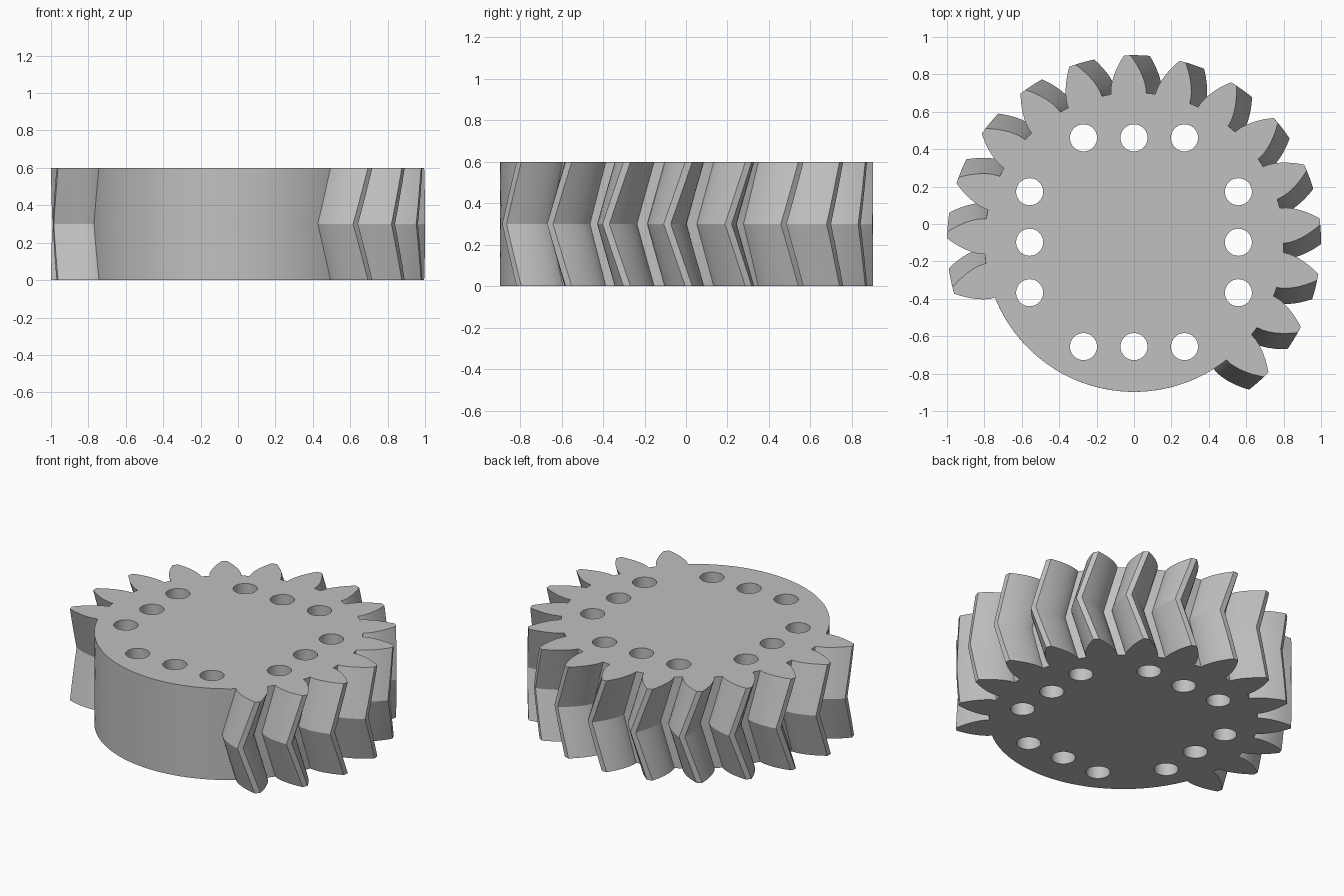
import bpy, bmesh, math
from math import cos, sin, pi, radians
from mathutils import Matrix, Vector

cube = bpy.data.objects.get("Cube")
if cube:
    bpy.data.objects.remove(cube, do_unlink=True)

HEIGHT = 0.6
CENTRE_Y = -0.0975
ROOT, TIP = 0.8, 1.0
PITCH = 2 * pi / 21
PITCH_RADIUS = 0.913
PRESSURE = radians(28)
BASE = PITCH_RADIUS * cos(PRESSURE)
TWIST = radians(-6)
SLICES = 8


def involute(a):
    return math.tan(a) - a


def half_tooth(r):
    """Half angle of a tooth at radius r."""
    a = math.acos(min(1, BASE / r))
    return PITCH / 4 + involute(PRESSURE) - involute(a)


# Gear outline in polar form: fifteen teeth, then a plain toothless arc
radii = [ROOT] + [BASE + (TIP - BASE) * i / 7 for i in range(8)]
outline = []
for k in range(-8, 7):
    c = radians(92.1) + k * PITCH
    outline += [(r, c - half_tooth(r)) for r in radii]
    outline += [(r, c + half_tooth(r)) for r in reversed(radii)]
start, end = outline[-1][1], outline[0][1] + 2 * pi
outline += [(ROOT, start + (end - start) * i / 40) for i in range(1, 40)]

# Herringbone body: slices twist to mid height and back
bm = bmesh.new()
layers = []
for s in range(SLICES + 1):
    t = s / SLICES
    turn = TWIST * (1 - abs(2 * t - 1))
    layers.append([bm.verts.new((r * cos(a + turn), CENTRE_Y + r * sin(a + turn), HEIGHT * t))
                   for r, a in outline])
n = len(outline)
for low, high in zip(layers, layers[1:]):
    for i in range(n):
        j = (i + 1) % n
        bm.faces.new((low[i], low[j], high[j], high[i]))
bm.faces.new(layers[-1])
bm.faces.new(list(reversed(layers[0])))


def make_object(name, bm):
    mesh = bpy.data.meshes.new(name)
    bm.to_mesh(mesh)
    bm.free()
    obj = bpy.data.objects.new(name, mesh)
    bpy.context.collection.objects.link(obj)
    return obj


gear = make_object("herringbone_gear", bm)

# Three through holes along each of four sides
bm = bmesh.new()
for side in range(4):
    for offset in (-0.27, 0, 0.27):
        p = Matrix.Rotation(side * pi / 2, 3, 'Z') @ Vector((0.558, offset, 0))
        bmesh.ops.create_cone(
            bm, cap_ends=True, segments=32, radius1=0.0725, radius2=0.0725, depth=1,
            matrix=Matrix.Translation(p + Vector((0, CENTRE_Y, HEIGHT / 2))))
cutter = make_object("hole_cutter", bm)
cutter.hide_render = True

bpy.ops.object.select_all(action='DESELECT')
gear.select_set(True)
bpy.context.view_layer.objects.active = gear
mod = gear.modifiers.new("holes", 'BOOLEAN')
mod.operation = 'DIFFERENCE'
mod.solver = 'EXACT'
mod.object = cutter
bpy.ops.object.modifier_apply(modifier=mod.name)
bpy.data.objects.remove(cutter, do_unlink=True)

# Single grey finish
grey = bpy.data.materials.new("plain_grey")
grey.use_nodes = True
colour = (0.53, 0.53, 0.53, 1)
grey.diffuse_color = colour
grey.node_tree.nodes["Principled BSDF"].inputs["Base Color"].default_value = colour
gear.data.materials.clear()
gear.data.materials.append(grey)
bpy.ops.object.shade_smooth_by_angle(angle=radians(25))
